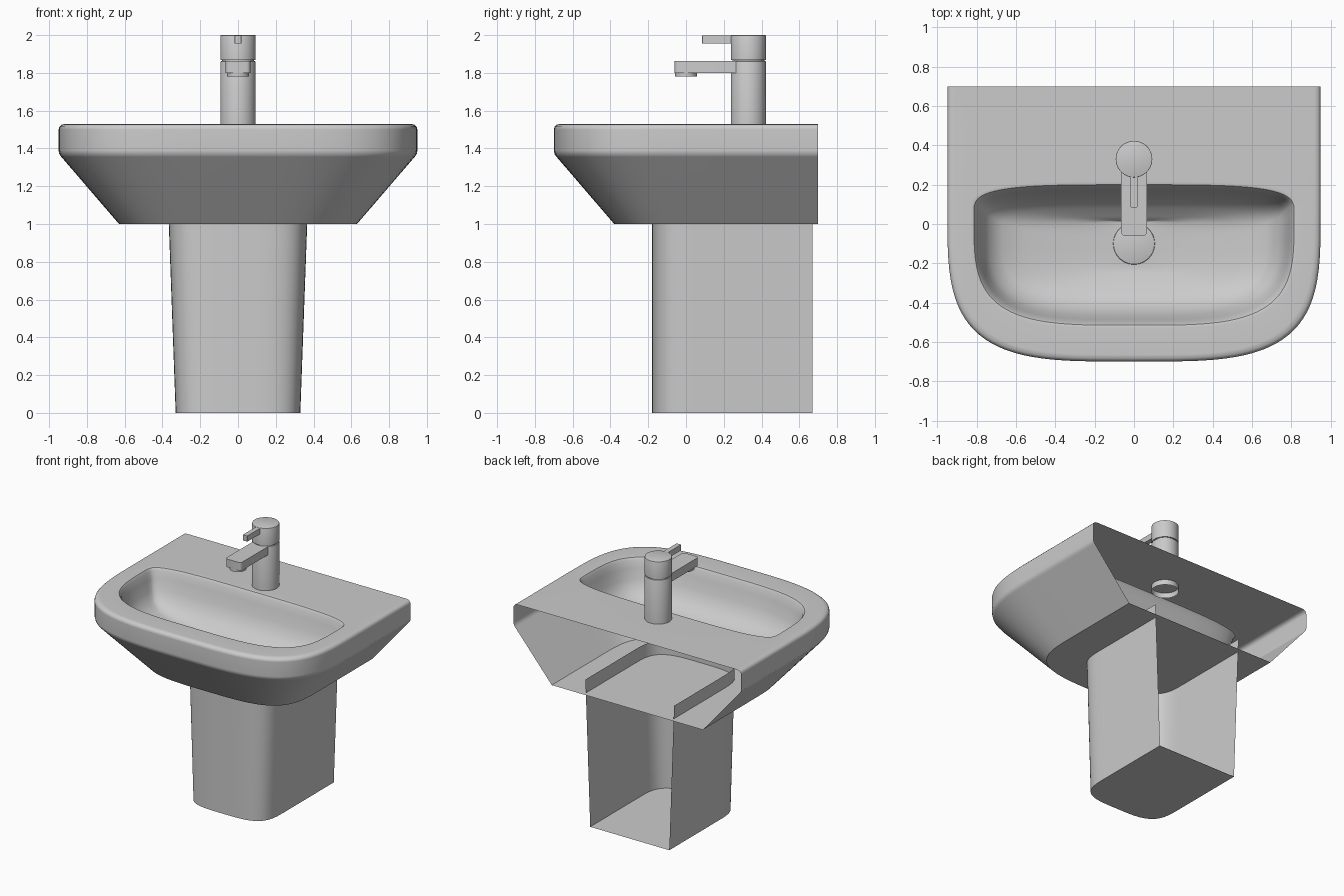
import bpy, bmesh
from math import sin, cos, pi

if "Cube" in bpy.data.objects:
    bpy.data.objects.remove(bpy.data.objects["Cube"])

N_ARC, N_SIDE, N_BACK = 48, 8, 16
# Angles run: right side, front arc, left side, back
ANG = ([-pi/4 + pi/4*i/N_SIDE for i in range(N_SIDE)] +
       [pi*i/N_ARC for i in range(N_ARC)] +
       [pi + pi/4*i/N_SIDE for i in range(N_SIDE)] +
       [5*pi/4 + pi/2*i/N_BACK for i in range(N_BACK)])
OPEN = 2*N_SIDE + N_ARC          # first segment that lies on the back


def power(v, n):
    return (1 if v >= 0 else -1) * abs(v) ** (2/n)


def oval(a, front, back, c, z, n=3.7):
    """Closed superellipse with different front and back depth."""
    return [(a*power(cos(t), n),
             c - (c - front if sin(t) > 0 else back - c)*power(sin(t), n), z) for t in ANG]


def u_shape(a, front, c, back, z, n=3.7):
    """Rounded front, straight sides, flat back."""
    pts = oval(a, front, back, c, z, n)
    for i in range(N_SIDE):
        f = i/N_SIDE
        pts[i] = (a, back + (c - back)*f, z)
        pts[N_SIDE + N_ARC + i] = (-a, c + (back - c)*f, z)
    for i in range(N_BACK):
        pts[OPEN + i] = (-a + 2*a*i/N_BACK, back, z)
    return pts


def finish(name, bm, smooth=True):
    me = bpy.data.meshes.new(name)
    bm.to_mesh(me)
    bm.free()
    ob = bpy.data.objects.new(name, me)
    bpy.context.collection.objects.link(ob)
    if smooth:
        bpy.ops.object.select_all(action='DESELECT')
        ob.select_set(True)
        bpy.context.view_layer.objects.active = ob
        bpy.ops.object.shade_smooth_by_angle(angle=0.6)
    return ob


def loft(name, loops, open_count, cap_end=False):
    """Skin loops; the first open_count bands leave the back open."""
    bm = bmesh.new()
    rings = [[bm.verts.new(p) for p in lp] for lp in loops]
    n = len(ANG)
    for k in range(len(rings) - 1):
        a, b = rings[k], rings[k + 1]
        for i in range(OPEN if k < open_count else n):
            j = (i + 1) % n
            bm.faces.new((a[i], b[i], b[j], a[j]))
    bm.faces.new(rings[0])
    if cap_end:
        bm.faces.new(rings[-1][::-1])
    loose = [v for v in bm.verts if not v.link_faces]
    bmesh.ops.delete(bm, geom=loose, context='VERTS')
    return finish(name, bm)


def cylinder(name, y, r, z0, z1, bevel=0.0, open_bottom=False):
    bm = bmesh.new()
    bmesh.ops.create_cone(bm, cap_ends=True, segments=48, radius1=r, radius2=r, depth=z1 - z0)
    bmesh.ops.translate(bm, verts=bm.verts, vec=(0, y, (z0 + z1)/2))
    if bevel:
        rim = [e for e in bm.edges if all(v.co.z > z1 - 1e-4 for v in e.verts)]
        bmesh.ops.bevel(bm, geom=rim, offset=bevel, segments=2, affect='EDGES', profile=0.5)
    if open_bottom:
        low = [f for f in bm.faces if f.normal.z < -0.9]
        bmesh.ops.delete(bm, geom=low, context='FACES')
    return finish(name, bm)


def bar(name, w, y0, y1, z0, z1, corner):
    """Box with its two vertical front edges rounded."""
    bm = bmesh.new()
    bmesh.ops.create_cube(bm, size=1)
    for v in bm.verts:
        v.co = (v.co.x*w, (y0 + y1)/2 + v.co.y*(y1 - y0), (z0 + z1)/2 + v.co.z*(z1 - z0))
    edges = [e for e in bm.edges if all(abs(v.co.y - y0) < 1e-4 for v in e.verts)
             and abs(e.verts[0].co.x - e.verts[1].co.x) < 1e-4]
    bmesh.ops.bevel(bm, geom=edges, offset=corner, segments=3, affect='EDGES', profile=0.5)
    return finish(name, bm)


# Basin: outer shell (open at the wall), flat deck, sunken bowl
shell = [(0.63, 1.0), (0.935, 1.355), (0.946, 1.37), (0.95, 1.39),
         (0.95, 1.50), (0.946, 1.515), (0.935, 1.526), (0.915, 1.53)]
loops = [u_shape(a, 0.1 - (a - 0.15), 0.1, 0.7, z) for a, z in shell]
bowl = [(0.83, -0.53, 0.215, 0.05, 1.53), (0.815, -0.515, 0.2, 0.05, 1.526),
        (0.803, -0.503, 0.187, 0.05, 1.508), (0.79, -0.487, 0.172, 0.05, 1.46),
        (0.77, -0.465, 0.15, 0.03, 1.38), (0.735, -0.43, 0.12, 0.0, 1.315),
        (0.67, -0.385, 0.08, -0.03, 1.27), (0.55, -0.33, 0.04, -0.06, 1.24),
        (0.33, -0.25, 0.02, -0.09, 1.218)]
loops += [oval(*p) for p in bowl]
loops.append(oval(0.113, -0.213, 0.013, -0.1, 1.203, 2))
basin = loft("basin", loops, len(shell) - 1, cap_end=True)
mod = basin.modifiers.new("even_shading", 'WEIGHTED_NORMAL')
mod.keep_sharp = True

# Drain plug
cylinder("drain_plug", -0.1, 0.106, 1.19, 1.213, 0.006)

# Pedestal, open at the back and top, closed at the floor
loft("pedestal", [u_shape(0.33, -0.18, 0.1, 0.67, 0.0),
                  u_shape(0.37, -0.18, 0.1, 0.67, 1.1)], 1)

# Tap
cylinder("tap_body", 0.33, 0.093, 1.49, 1.862, 0.003, True)
cylinder("tap_neck", 0.33, 0.085, 1.855, 1.875)
cylinder("tap_head", 0.33, 0.093, 1.869, 2.0, 0.003)
bar("tap_spout", 0.13, -0.06, 0.30, 1.80, 1.862, 0.02)
cylinder("tap_outlet", 0.0, 0.058, 1.78, 1.805)
bar("tap_lever", 0.036, 0.085, 0.30, 1.955, 1.998, 0.004)
